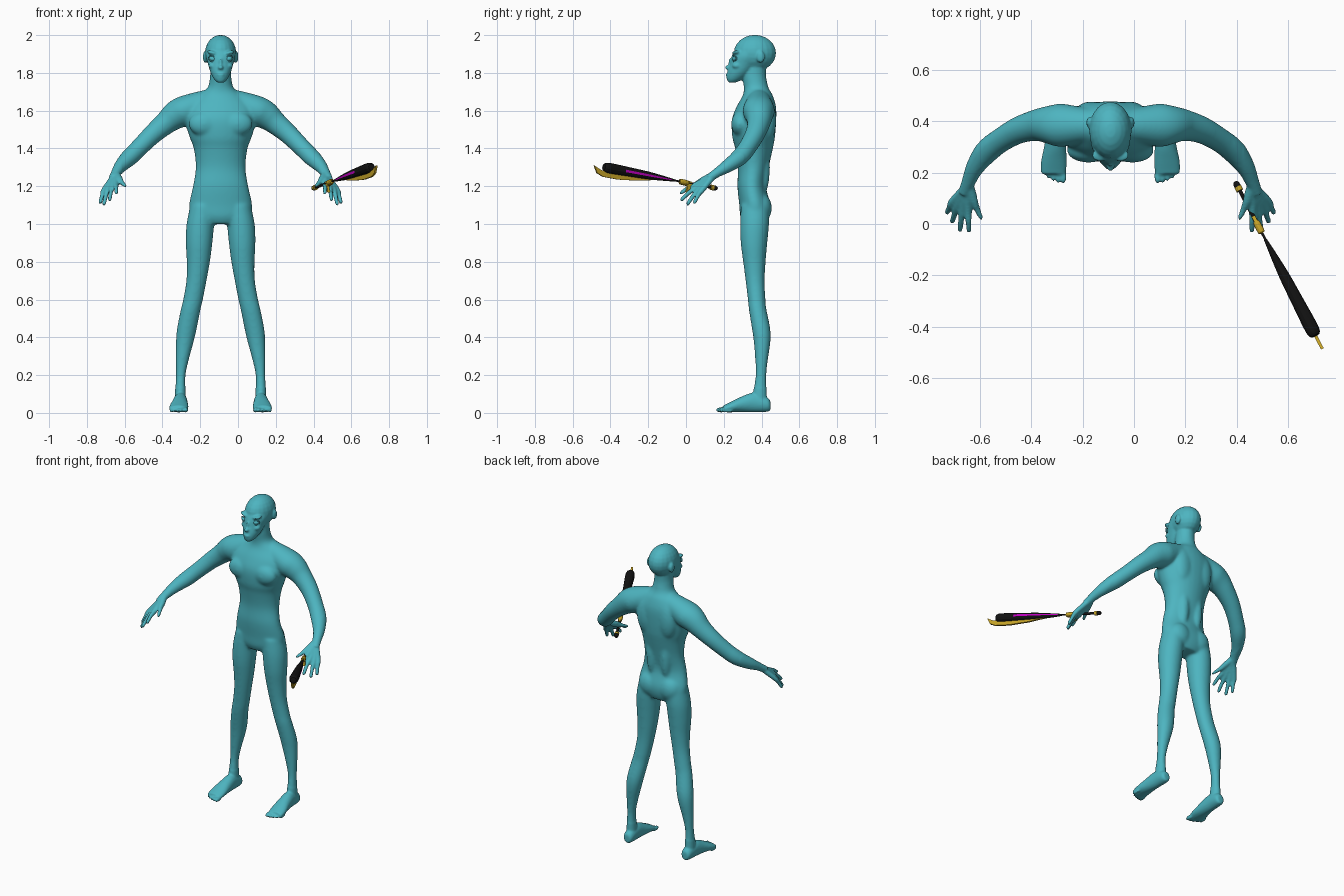
import bpy, bmesh, math
from mathutils import Vector, Matrix

if "Cube" in bpy.data.objects:
    bpy.data.objects.remove(bpy.data.objects["Cube"])

CX = -0.092          # mid plane of the figure
SIDES = (1, -1)


def material(name, rgb):
    m = bpy.data.materials.new(name)
    m.use_nodes = True
    m.diffuse_color = (*rgb, 1)
    m.node_tree.nodes["Principled BSDF"].inputs["Base Color"].default_value = (*rgb, 1)
    return m


SKIN = material("teal skin", (0.075, 0.46, 0.53))
BLACK = material("black", (0.006, 0.006, 0.006))
GOLD = material("gold", (0.55, 0.36, 0.02))
MAGENTA = material("magenta", (0.5, 0.0, 0.5))


def resample(pts, sub):
    """Catmull-Rom through tuples of position and radii."""
    out = []
    for i in range(len(pts) - 1):
        p0, p1, p2, p3 = (pts[max(0, min(len(pts) - 1, i + k))] for k in (-1, 0, 1, 2))
        for s in range(sub):
            t = s / sub
            out.append([0.5 * (2 * b + (c - a) * t + (2 * a - 5 * b + 4 * c - d) * t * t
                               + (3 * b - a - 3 * c + d) * t ** 3)
                        for a, b, c, d in zip(p0, p1, p2, p3)])
    return out + [list(pts[-1])]


def loft(bm, pts, axis="path", n=20, sub=4, side=1):
    """Skin elliptical sections (x, y, z, a, b) placed along z, y or the path."""
    pts = resample(pts, sub)
    rings = []
    for i, (x, y, z, a, b) in enumerate(pts):
        if axis == "path":
            t = Vector(pts[min(i + 1, len(pts) - 1)][:3]) - Vector(pts[max(i - 1, 0)][:3])
            u = t.cross(Vector((0, 0, 1))).normalized()
            v = u.cross(t).normalized()
        else:
            u, v = Vector((1, 0, 0)), Vector((0, 1, 0) if axis == "z" else (0, 0, 1))
        ring = []
        for k in range(n):
            w = 2 * math.pi * (k + 0.5) / n
            p = Vector((x, y, z)) + u * a * math.cos(w) + v * b * math.sin(w)
            ring.append(bm.verts.new((p.x * side, p.y, p.z)))
        rings.append(ring)
    for r, q in zip(rings, rings[1:]):
        for k in range(n):
            bm.faces.new((r[k], r[(k + 1) % n], q[(k + 1) % n], q[k]))
    bm.faces.new(rings[0])
    bm.faces.new(rings[-1])


def ball(bm, c, r, side=1, tilt=0):
    m = (Matrix.Translation((c[0] * side, c[1], c[2])) @ Matrix.Rotation(tilt * side, 4, "Y")
         @ Matrix.Diagonal((*r, 1)))
    bmesh.ops.create_uvsphere(bm, u_segments=20, v_segments=12, radius=1, matrix=m)


def finish(bm, name, mats, smooth=True, x=0):
    bmesh.ops.recalc_face_normals(bm, faces=bm.faces)
    me = bpy.data.meshes.new(name)
    bm.to_mesh(me)
    bm.free()
    ob = bpy.data.objects.new(name, me)
    ob.location.x = x
    bpy.context.collection.objects.link(ob)
    for m in mats:
        me.materials.append(m)
    for p in me.polygons:
        p.use_smooth = smooth
    return ob


bm = bmesh.new()
# torso and neck
loft(bm, [(0, y, z, a, b) for z, y, a, b in (
    (1.0, .365, .11, .06), (1.04, .365, .155, .078), (1.1, .365, .168, .083), (1.2, .348, .147, .076),
    (1.3, .357, .132, .082), (1.4, .36, .143, .10), (1.46, .358, .165, .113), (1.55, .36, .19, .118),
    (1.62, .372, .18, .105), (1.68, .38, .12, .08), (1.72, .372, .07, .066),
    (1.78, .362, .056, .062), (1.84, .365, .055, .06))], "z", 28)
# cranium, face, nose, lips
ball(bm, (0, .365, 1.905), (.083, .112, .096))
loft(bm, [(0, y, z, a, b) for z, y, a, b in (
    (1.748, .243, .016, .016), (1.765, .258, .034, .042), (1.8, .282, .053, .064), (1.85, .312, .068, .08),
    (1.89, .332, .078, .09), (1.94, .345, .072, .075))], "z", 24)
ball(bm, (0, .222, 1.828), (.014, .016, .012))
ball(bm, (0, .235, 1.85), (.008, .012, .028))
ball(bm, (0, .222, 1.791), (.022, .013, .006))
ball(bm, (0, .224, 1.778), (.019, .012, .006))

for s in SIDES:
    # cheeks, brow and ears
    ball(bm, (.042, .268, 1.838), (.024, .024, .016), s)
    ball(bm, (.04, .268, 1.905), (.034, .024, .011), s, -.25)
    ball(bm, (.081, .395, 1.885), (.013, .022, .032), s)
    # chest, back, buttocks
    ball(bm, (.085, .285, 1.53), (.085, .046, .065), s)
    ball(bm, (.075, .432, 1.55), (.065, .046, .12), s)
    ball(bm, (.05, .4, 1.3), (.04, .045, .16), s)
    ball(bm, (.072, .395, 1.085), (.075, .06, .08), s)
    # collar and arm
    loft(bm, [(.0, .385, 1.66, .06, .065), (.1, .385, 1.635, .07, .07), (.19, .385, 1.6, .085, .08),
              (.24, .387, 1.575, .075, .076), (.29, .385, 1.535, .062, .062), (.36, .365, 1.475, .053, .053),
              (.43, .325, 1.405, .048, .048), (.48, .285, 1.355, .048, .046), (.525, .225, 1.31, .037, .036),
              (.553, .165, 1.272, .027, .025), (.57, .12, 1.24, .024, .022)], side=s)
    # fingers with their share of the palm
    for k, (tx, ty, tz) in enumerate(((.552, -.025, 1.165), (.587, -.022, 1.13),
                                      (.617, .01, 1.108), (.637, .045, 1.115))):
        kx, ky, kz = .555 + .02 * k, .052 + .012 * k, 1.207 - .008 * k
        mx, my, mz = (kx + tx) / 2, (ky + ty) / 2, (kz + tz) / 2 + .006
        loft(bm, [(.555, .15, 1.262, .018, .018), (kx, ky, kz, .016, .015), (mx, my, mz, .012, .012),
                  (tx, ty, tz, .010, .010), (tx + .002, ty - .005, tz - .005, .004, .004)], n=12, side=s)
    loft(bm, [(.552, .15, 1.262, .02, .02), (.535, .095, 1.235, .019, .018), (.517, .055, 1.215, .013, .013),
              (.503, .02, 1.2, .011, .011), (.5, .014, 1.198, .004, .004)], n=12, side=s)
    # leg
    loft(bm, [(x, y, z, a, b) for z, x, y, a, b in (
        (1.1, .09, .365, .07, .075), (1.0, .107, .363, .074, .077), (.9, .114, .36, .071, .071),
        (.8, .118, .362, .062, .06), (.7, .128, .366, .054, .051), (.6, .146, .374, .053, .047),
        (.55, .158, .379, .053, .047), (.45, .178, .397, .053, .049), (.38, .189, .403, .048, .045),
        (.28, .203, .4, .035, .034), (.2, .211, .397, .026, .029), (.12, .213, .392, .028, .035),
        (.06, .213, .39, .03, .038))], "z", side=s)
    # foot and toes
    loft(bm, [(x, y, z, a, b) for y, x, a, z, b in (
        (.447, .211, .018, .038, .024), (.43, .211, .032, .044, .038), (.36, .213, .037, .055, .052),
        (.3, .216, .043, .046, .043), (.25, .22, .05, .034, .031), (.21, .222, .05, .024, .021),
        (.195, .222, .046, .022, .016))], "y", side=s)
    for k in range(5):
        r = .014 - .0015 * k
        ball(bm, (.184 + .0195 * k, .187 + .004 * k * k / 2, r + .002), (r * .9, .03, r), s)

# fuse the parts into one skin, blending the trunk and limbs more than the fine features
body = finish(bm, "body", [SKIN], x=CX)
bpy.context.view_layer.objects.active = body
body.select_set(True)
fuse = body.modifiers.new("fuse", "REMESH")
fuse.mode, fuse.voxel_size = "VOXEL", .006
bpy.ops.object.modifier_apply(modifier="fuse")
group = body.vertex_groups.new(name="soft")
group.add([v.index for v in body.data.vertices
           if .13 < v.co.z < 1.74 and abs(v.co.x) < .52], 1, "REPLACE")
blend = body.modifiers.new("blend", "SMOOTH")
blend.factor, blend.iterations, blend.vertex_group = .5, 25, "soft"
polish = body.modifiers.new("polish", "SMOOTH")
polish.factor, polish.iterations = .5, 3
for p in body.data.polygons:
    p.use_smooth = True

# eyes with raised lids
for s, word in zip(SIDES, ("left", "right")):
    bm = bmesh.new()
    ball(bm, (.042, .262, 1.874), (.02, .018, .014), s, -.25)
    loop = []
    for k in range(17):
        w = 2 * math.pi * k / 16
        loop.append((.042 + .022 * math.cos(w), .252 + .012 * math.cos(w) ** 2,
                     1.874 + .015 * math.sin(w) + .005 * math.cos(w), .003, .003))
    loft(bm, loop, n=8, sub=1, side=s)
    finish(bm, word + "_eye", [SKIN], x=CX)


def on_axis(y, dz=0):
    t = (.155 - y) / .585
    return (.40 + .305 * t, y, 1.19 + .11 * t + dz)


def rod(name, stations, mats, n=12):
    bm = bmesh.new()
    loft(bm, [(*on_axis(y), r, r) for y, r in stations], n=n, sub=3)
    return finish(bm, name, mats, False)


def plate(name, outline, thick):
    """Flat piece standing in the upright plane of the weapon."""
    bm = bmesh.new()
    across = Vector((.585, .305, 0)).normalized() * thick / 2
    rows = [[bm.verts.new(Vector((on_axis(y)[0], y, z)) + across * d) for y, z in outline] for d in SIDES]
    for row in rows:
        bm.faces.new(row)
    for i in range(len(outline)):
        j = (i + 1) % len(outline)
        bm.faces.new((rows[0][i], rows[0][j], rows[1][j], rows[1][i]))
    finish(bm, name, [GOLD], False)


# weapon: grip, fittings, club head with side stripes, hooked edge
rod("weapon_grip", [(.165, .007), (.155, .013), (.14, .012), (.13, .008), (-.03, .008)], [BLACK])
rod("pommel_ring", [(.145, .0145), (.13, .0145)], [GOLD])
rod("guard_collar", [(.01, .011), (0, .014), (-.03, .014), (-.035, .008)], [GOLD])
rod("weapon_neck", [(-.03, .005), (-.07, .005)], [BLACK])
club = rod("club_head", [(-.06, .006), (-.1, .011), (-.2, .021), (-.3, .025), (-.38, .028),
                         (-.42, .027), (-.435, .018)], [BLACK, MAGENTA])
for p in club.data.polygons:
    if abs(p.normal.z) < .25 and -.32 < p.center.y < -.08:
        p.material_index = 1
plate("hooked_edge", [(-.487, 1.31), (-.472, 1.27), (-.44, 1.25), (-.36, 1.235), (-.25, 1.229), (-.16, 1.233),
                      (-.16, 1.242), (-.28, 1.252), (-.4, 1.272), (-.45, 1.285)], .012)
plate("guard_hook", [(.03, 1.222), (.022, 1.175), (0, 1.168), (.006, 1.2), (-.03, 1.21),
                     (-.035, 1.235), (0, 1.232)], .014)
